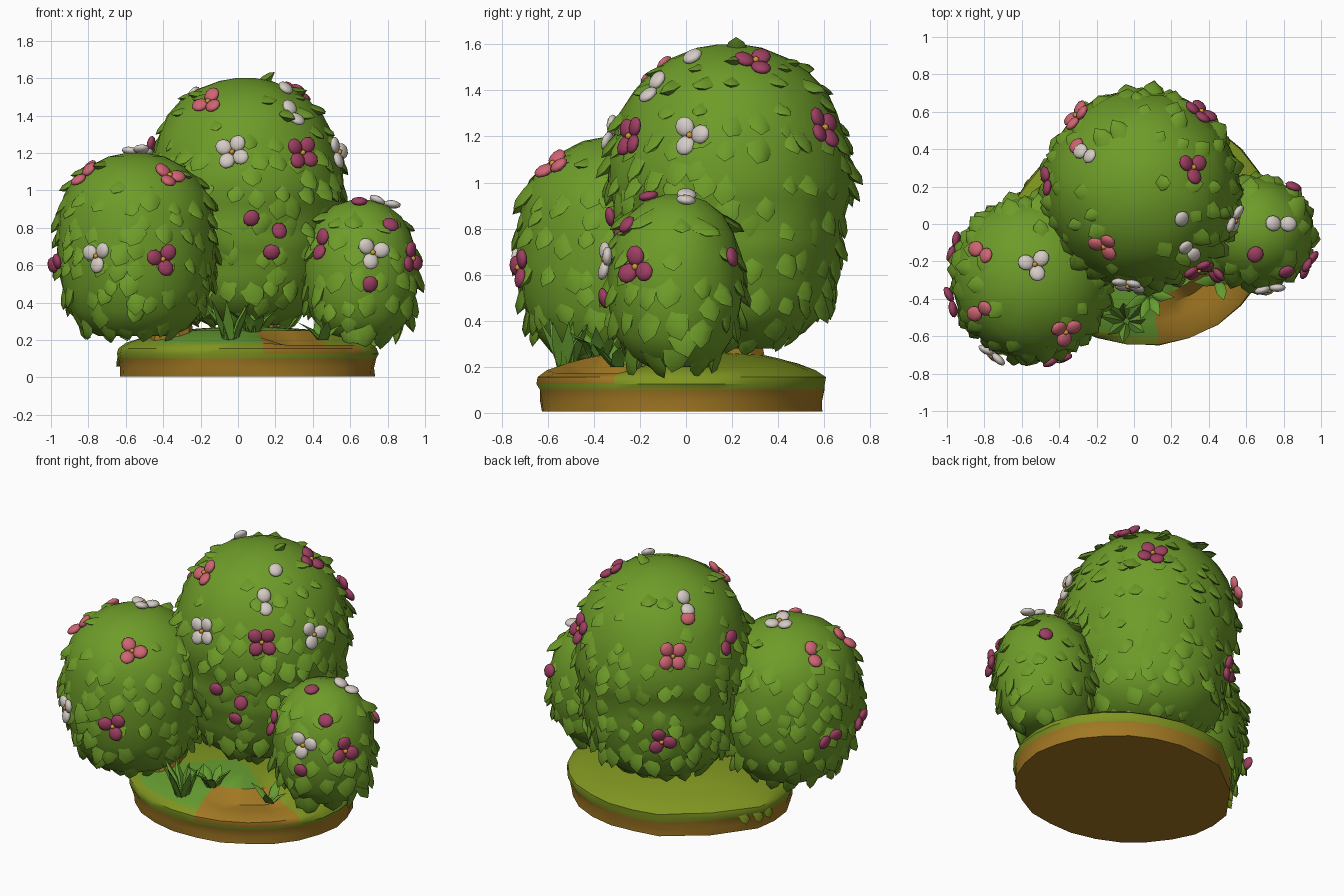
import bpy, bmesh, math, random
from mathutils import Vector, Matrix
from mathutils.bvhtree import BVHTree

if "Cube" in bpy.data.objects:
    bpy.data.objects.remove(bpy.data.objects["Cube"])

random.seed(7)


def material(name, rgb):
    m = bpy.data.materials.new(name)
    m.diffuse_color = (*rgb, 1)
    m.use_nodes = True
    m.node_tree.nodes["Principled BSDF"].inputs["Base Color"].default_value = m.diffuse_color
    return m


LEAF = material("leaf green", (0.155, 0.332, 0.022))
CORAL = material("coral pink", (0.62, 0.13, 0.17))
MAGENTA = material("deep magenta", (0.34, 0.05, 0.12))
WHITE = material("off white", (0.66, 0.60, 0.55))
EARTH = material("earth brown", (0.36, 0.19, 0.017))
MOSS = material("olive moss", (0.215, 0.30, 0.015))
LAWN = material("lawn green", (0.13, 0.33, 0.03))
POLLEN = material("pollen orange", (0.66, 0.32, 0.03))


def finish(name, bm, mats, angle=40):
    me = bpy.data.meshes.new(name)
    bm.to_mesh(me)
    bm.free()
    for m in mats:
        me.materials.append(m)
    ob = bpy.data.objects.new(name, me)
    bpy.context.collection.objects.link(ob)
    bpy.ops.object.select_all(action='DESELECT')
    ob.select_set(True)
    bpy.context.view_layer.objects.active = ob
    bpy.ops.object.shade_smooth_by_angle(angle=math.radians(angle))
    return ob


def lathe(rings, cx, cy, seg, jitter=0.0, sx=1.0, sy=1.0):
    """Closed stack of rings given as (height, radius)."""
    bm = bmesh.new()
    rows = []
    for z, r in rings:
        row = []
        for i in range(seg):
            a = 2 * math.pi * i / seg
            k = r * (1 + random.uniform(-jitter, jitter))
            row.append(bm.verts.new((cx + k * sx * math.cos(a), cy + k * sy * math.sin(a), z)))
        rows.append(row)
    for lo, hi in zip(rows, rows[1:]):
        for i in range(seg):
            j = (i + 1) % seg
            bm.faces.new((lo[i], lo[j], hi[j], hi[i]))
    bm.faces.new(rows[0][::-1])
    bm.faces.new(rows[-1])
    bmesh.ops.recalc_face_normals(bm, faces=bm.faces)
    return bm


def add_leaf(bm, p, n, w, length, lift, twist=0.0):
    """Rounded leaf that grows out of the surface and lifts toward its tip."""
    down = Vector((0, 0, -1)) - n * -n.z
    if down.length < 0.05:
        down = Vector((1, 0, 0))
    down = Matrix.Rotation(twist, 3, n) @ down.normalized()
    side = n.cross(down)

    def at(t, s, h):
        return bm.verts.new(p + down * length * t + side * w * s + n * h)
    root, tip, under = at(-.5, 0, -.012), at(1, 0, lift), at(.55, 0, -.03)
    l1, c1, r1 = at(.1, -1, -.012), at(.1, 0, lift * .55), at(.1, 1, -.012)
    l2, c2, r2 = at(.65, -.75, lift * .35), at(.6, 0, lift * 1.05), at(.65, .75, lift * .35)
    for f in ((root, l1, c1), (root, c1, r1), (l1, l2, c2, c1), (c1, c2, r2, r1),
              (l2, tip, c2), (c2, tip, r2), (l1, under, l2), (r1, r2, under),
              (l2, under, tip), (r2, tip, under)):
        bm.faces.new(f)


# Bushes: centre, ring profile, leaf row spacing, height where leaves become sparse, depth scale
BUSHES = {
    "tall_bush": ((0.04, 0.19, 1.0),
                  [(.28, .2), (.35, .33), (.45, .42), (.56, .45), (.68, .475), (.75, .495), (.82, .485),
                   (.93, .515), (1.0, .53), (1.1, .52), (1.2, .50), (1.3, .47), (1.4, .417),
                   (1.48, .345), (1.54, .255), (1.585, .14), (1.6, .05)], 0.085, 1.25, 1.0),
    "left_bush": ((-0.545, -0.29, 0.7),
                  [(.22, .2), (.26, .28), (.35, .355), (.48, .4), (.62, .42), (.76, .42),
                   (.88, .412), (.98, .385), (1.06, .33), (1.13, .25), (1.18, .15), (1.2, .05)],
                  0.085, 1.05, 1.03),
    "right_bush": ((0.655, -0.045, 0.57),
                   [(.2, .12), (.24, .205), (.33, .265), (.45, .30), (.57, .308), (.68, .30),
                    (.78, .268), (.86, .215), (.92, .14), (.948, .05)], 0.075, 0.85, 0.95),
}
trees = {}
for name, (c, rings, step, sparse, depth) in BUSHES.items():
    bm = lathe(rings, c[0], c[1], 28, 0.022, 1, depth)
    tree = BVHTree.FromBMesh(bm)
    trees[name] = (tree, Vector(c))
    z, top, row = rings[0][0] + 0.05, rings[-1][0] - 0.04, 0
    while z < top:
        r = next(b[1] + (a[1] - b[1]) * (b[0] - z) / (b[0] - a[0])
                 for a, b in zip(rings, rings[1:]) if a[0] <= z <= b[0])
        # dense skirt rows alternate with sparse rows
        chance = 0.42 if z > sparse else (0.95 if row % 2 == 0 else 0.35)
        count = max(5, int(2 * math.pi * r / 0.125))
        for i in range(count):
            if random.random() > chance:
                continue
            a = 2 * math.pi * (i + random.uniform(-.3, .3)) / count
            d = Vector((math.cos(a), math.sin(a), 0))
            zz = z + random.uniform(-.025, .025)
            p, n, _, _ = tree.ray_cast(Vector((c[0], c[1], zz)) + d * 2, -d)
            if p:
                s = random.uniform(0.8, 1.2) * (1 if z < sparse else 0.85)
                add_leaf(bm, p, n, 0.055 * s, 0.09 * s, random.uniform(.015, .045) * s,
                         random.uniform(-.4, .4))
        z += step
        row += 1
    # crown sprig
    if name == "tall_bush":
        add_leaf(bm, Vector((0.13, 0.22, 1.595)), Vector((-.1, 0, 1)).normalized(), .045, .07, .03, 3.1)
    finish(name, bm, [LEAF], 75)

# Flowers: clusters of flattened petals, listed by bush as rough surface points
CLUSTERS = {
    "coral": (CORAL, [
        ("tall_bush", (-.16, -.12, 1.48), 3), ("tall_bush", (-.32, .6, 1.24), 4),
        ("tall_bush", (-.31, .42, 1.42), 1),
        ("left_bush", (-.8, -.45, 1.05), 2), ("left_bush", (-.37, -.57, 1.07), 3),
        ("left_bush", (-.8, -.16, 1.07), 2)]),
    "magenta": (MAGENTA, [
        ("tall_bush", (.34, -.23, 1.2), 4), ("tall_bush", (.31, .3, 1.52), 3),
        ("tall_bush", (.36, .6, 1.24), 4),
        ("tall_bush", (.07, -.3, .86), 1), ("tall_bush", (.22, -.28, .77), 1),
        ("tall_bush", (.18, -.28, .66), 1), ("tall_bush", (-.47, .23, 1.23), 2),
        ("tall_bush", (-.22, .57, .66), 3),
        ("left_bush", (-.41, -.7, .63), 3), ("left_bush", (-.93, -.4, .62), 2),
        ("left_bush", (-.93, -.13, .6), 2), ("right_bush", (.47, -.25, .7), 2),
        ("right_bush", (.9, -.2, .63), 3), ("right_bush", (.7, -.33, .5), 1),
        ("right_bush", (.65, -.15, .9), 1), ("right_bush", (.79, -.22, .78), 1),
        ("right_bush", (.85, .19, .68), 1)]),
    "white": (WHITE, [
        ("tall_bush", (-.03, -.33, 1.21), 4), ("tall_bush", (.3, -.15, 1.42), 2),
        ("tall_bush", (.25, .03, 1.54), 1), ("tall_bush", (.54, .02, 1.21), 3),
        ("tall_bush", (-.25, .37, 1.47), 2), ("left_bush", (-.73, -.66, .65), 3),
        ("left_bush", (-.53, -.22, 1.2), 3), ("right_bush", (.72, -.34, .67), 3),
        ("right_bush", (.78, 0, .92), 2)]),
}
hearts = bmesh.new()
for name, (mat, items) in CLUSTERS.items():
    bm = bmesh.new()
    for bush, point, count in items:
        tree, c = trees[bush]
        p, n, _, _ = tree.ray_cast(c, (Vector(point) - c).normalized())
        p = p + n * (0.024 if n.z < 0.6 else 0.012)
        frame = n.to_track_quat('Z', 'Y').to_matrix().to_4x4()
        spin = random.uniform(0, 6.28)
        for i in range(count):
            off = (0, .042, .048, .054)[count - 1]
            m = (Matrix.Translation(p) @ frame
                 @ Matrix.Rotation(spin + 2 * math.pi * i / count, 4, 'Z')
                 @ Matrix.Translation((off, 0, 0.004)) @ Matrix.Rotation(-.15, 4, 'Y')
                 @ Matrix.Diagonal((.046, .043, .022, 1)))
            bmesh.ops.create_icosphere(bm, subdivisions=2, radius=1, matrix=m)
        if count > 2:
            bmesh.ops.create_icosphere(hearts, subdivisions=1, radius=.016,
                                       matrix=Matrix.Translation(p + n * 0.01))
    finish(name + "_petals", bm, [mat], 60)
finish("flower_hearts", hearts, [POLLEN], 60)

# Ground mound: brown rim, mossy top, lawn at the front, sunken earth ledge at the front right
CX, CY, RX, RY = 0.05, -0.02, 0.7, 0.63
bm = lathe([(0.005, .97), (.05, .975), (.1, .985), (.125, 1.0), (.155, .995), (.185, .93),
            (.215, .8), (.235, .68), (.25, .58), (.265, .3), (.27, .08)], CX, CY, 26, 0.01, RX, RY)


def polar(q):
    u, v = (q.x - CX) / RX, (q.y - CY) / RY
    return math.degrees(math.atan2(v, u)), math.hypot(u, v)


for vert in bm.verts:
    a, r = polar(vert.co)
    if -80 < a < -22 and r > 0.62:
        vert.co.z = min(vert.co.z, 0.172)
    if 115 < a < 160 and r > 0.6:      # flattened back left edge
        vert.co.x += 0.025
        vert.co.y -= 0.02
ground = BVHTree.FromBMesh(bm)
for f in bm.faces:
    q = f.calc_center_median()
    a, r = polar(q)
    if q.z < 0.11 or (-80 < a < -22 and r > 0.6 and q.z > 0.13):
        f.material_index = 0
    elif -140 < a < -45 and r < 0.88:
        f.material_index = 2
    else:
        f.material_index = 1
finish("ground_mound", bm, [EARTH, MOSS, LAWN], 40)

# Moss hanging over the rim
bm = bmesh.new()
for deg in (160, 167, 174):
    a = math.radians(deg)
    d = Vector((math.cos(a), math.sin(a), 0))
    p, n, _, _ = ground.ray_cast(Vector((CX, CY, .115)) + d * 2, -d)
    add_leaf(bm, p, d, .04, .06, .012)
finish("moss_fringe", bm, [MOSS], 75)

# Trunks joining the bushes to the mound
for name, x, y, r in (("tall_trunk", .06, .19, .16), ("left_trunk", -.35, -.26, .11),
                      ("right_trunk", .55, -.04, .09)):
    finish(name, lathe([(.12, r * 1.3), (.24, r), (.4, r * .8)], x, y, 10), [EARTH], 30)

# Grass tufts: leaning tapered blades
bm = bmesh.new()
for x, y, z0, count, h in ((-.04, -.52, .17, 8, .25), (.08, -.38, .22, 7, .17), (.45, -.3, .2, 4, .11)):
    for i in range(count):
        a = 2 * math.pi * i / count + random.uniform(-.3, .3)
        lean = Vector((math.cos(a), math.sin(a), 0))
        side = Vector((-lean.y, lean.x, 0)) * .028
        b = Vector((x, y, z0)) + lean * .02
        mid = b + lean * .05 + Vector((0, 0, h * .5))
        tip = b + lean * random.uniform(.08, .14) + Vector((0, 0, h * random.uniform(.65, 1.0)))
        back = lean * .025
        v = [bm.verts.new(q) for q in (b - side, b + side, mid + side, mid - side, tip, mid - back, b - back)]
        for f in ((0, 1, 2, 3), (3, 2, 4), (1, 6, 5, 2), (6, 0, 3, 5), (2, 5, 4), (5, 3, 4)):
            bm.faces.new([v[k] for k in f])
finish("grass_tufts", bm, [LAWN], 60)
